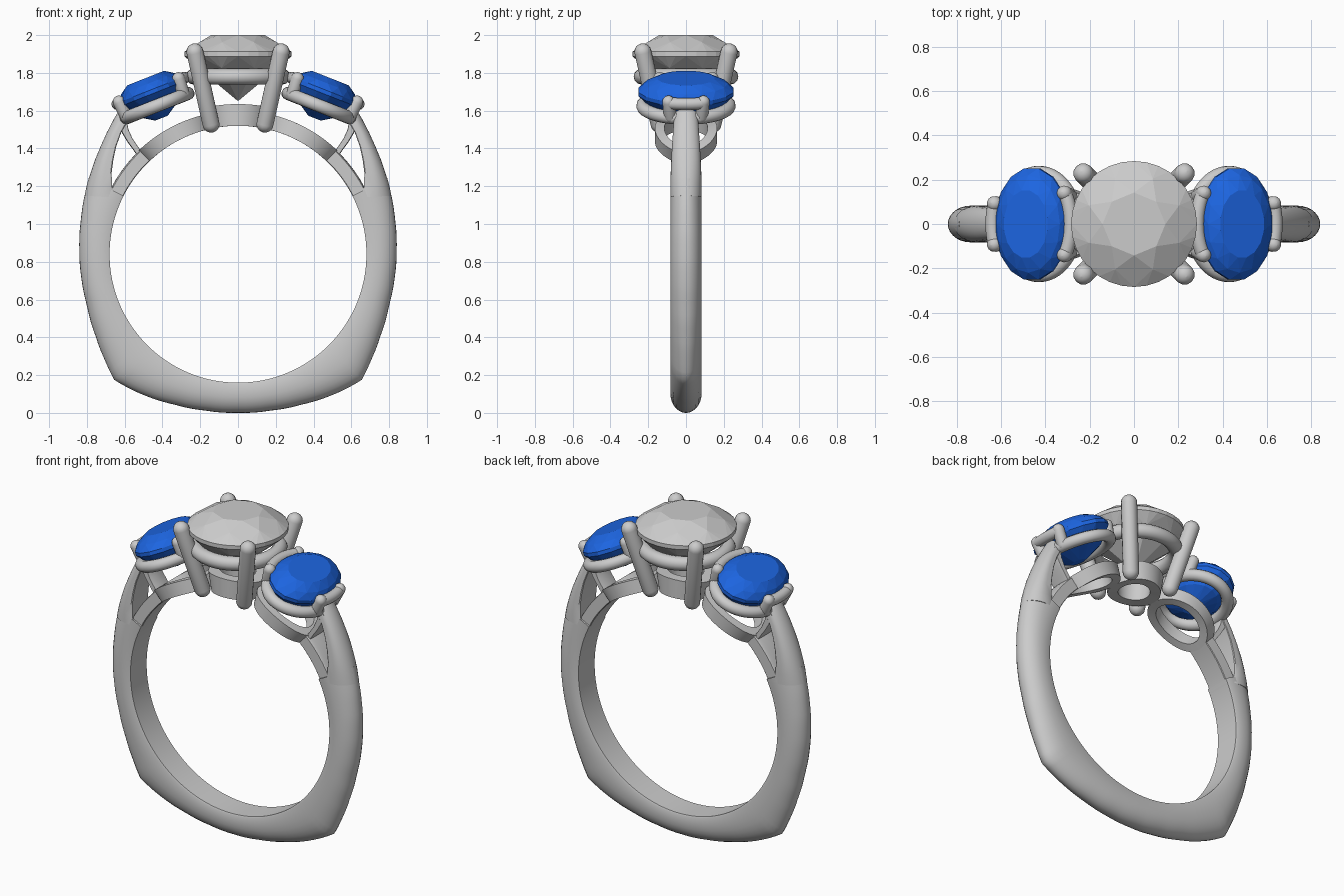
import bpy, bmesh
from math import sin, cos, pi, radians, hypot, atan2
from mathutils import Vector

if "Cube" in bpy.data.objects:
    bpy.data.objects.remove(bpy.data.objects["Cube"])

CZ, R = 0.84, 0.68          # finger hole centre height and radius
blue = bpy.data.materials.new("blue_gem")
blue.diffuse_color = (0.012, 0.13, 0.75, 1)
blue.use_nodes = True
blue.node_tree.nodes["Principled BSDF"].inputs["Base Color"].default_value = blue.diffuse_color


def finish(name, bm, smooth=True, mat=None):
    bmesh.ops.recalc_face_normals(bm, faces=bm.faces)
    me = bpy.data.meshes.new(name)
    bm.to_mesh(me)
    bm.free()
    ob = bpy.data.objects.new(name, me)
    bpy.context.collection.objects.link(ob)
    if mat:
        me.materials.append(mat)
    if smooth:
        bpy.ops.object.select_all(action='DESELECT')
        ob.select_set(True)
        bpy.context.view_layer.objects.active = ob
        bpy.ops.object.shade_smooth_by_angle(angle=radians(32))
    return ob


def skin(name, rings, closed):
    """Join cross-section rings into a solid."""
    bm = bmesh.new()
    vs = [[bm.verts.new(p) for p in ring] for ring in rings]
    n, m = len(vs), len(vs[0])
    for i in range(n if closed else n - 1):
        a, b = vs[i], vs[(i + 1) % n]
        for j in range(m):
            k = (j + 1) % m
            bm.faces.new((a[j], a[k], b[k], b[j]))
    if not closed:
        bm.faces.new(vs[0])
        bm.faces.new(vs[-1])
    return finish(name, bm)


def domed(name, stations, flat=0.35):
    """Loft a D section: each station is inner point, outer point, half width."""
    rings = []
    for (xi, zi), (xo, zo), w in stations:
        sec = [(0, w * 0.95), (0.05, w), (flat, w)]
        sec += [(flat + (1 - flat) * sin(a), w * cos(a))
                for a in [pi / 2 * k / 7 for k in range(1, 7)]]
        sec = sec + [(1, 0)] + [(t, -y) for t, y in reversed(sec)]
        rings.append([(xi + (xo - xi) * t, y, zi + (zo - zi) * t) for t, y in sec])
    return skin(name, rings, False)


def tube(name, pts, r, closed=False):
    """Round wire; open wires get hemispherical ends."""
    pts = [Vector(p) for p in pts]
    data = [(p, 1.0) for p in pts]
    if not closed:
        d0, d1 = (pts[0] - pts[1]).normalized(), (pts[-1] - pts[-2]).normalized()
        caps = [pi / 2 * k / 6 for k in range(1, 7)]
        data = ([(pts[0] + d0 * r * sin(a), cos(a)) for a in reversed(caps)] + data
                + [(pts[-1] + d1 * r * sin(a), cos(a)) for a in caps])
    cu = bpy.data.curves.new(name, 'CURVE')
    cu.dimensions = '3D'
    cu.bevel_depth, cu.bevel_resolution = r, 4
    sp = cu.splines.new('POLY')
    sp.points.add(len(data) - 1)
    for q, (p, rad) in zip(sp.points, data):
        q.co, q.radius = (*p, 1), rad
    sp.use_cyclic_u = closed
    ob = bpy.data.objects.new(name, cu)
    bpy.context.collection.objects.link(ob)
    bpy.ops.object.select_all(action='DESELECT')
    ob.select_set(True)
    bpy.context.view_layer.objects.active = ob
    bpy.ops.object.convert(target='MESH')
    bpy.ops.object.shade_smooth_by_angle(angle=radians(50))


def base_ring(name, phi0, a, b, wall, r0, r1):
    """Oval band that follows the curve of the finger hole."""
    rings = []
    for i in range(64):
        t = 2 * pi * i / 64
        ring = []
        for k, r in ((0, r0), (0, r1), (wall, r1), (wall, r0)):
            phi = phi0 + (a - k) * cos(t) / R
            ring.append((r * sin(phi), (b - k) * sin(t), CZ + r * cos(phi)))
        rings.append(ring)
    skin(name, rings, True)


def gem(name, place, a, b, levels, mat=None):
    """Faceted stone: hull of (scale, height, sides, turn) levels."""
    bm = bmesh.new()
    for s, h, n, turn in levels:
        for i in range(n):
            t = 2 * pi * (i + turn) / n
            bm.verts.new(place(a * s * cos(t), b * s * sin(t), h))
    bmesh.ops.convex_hull(bm, input=bm.verts)
    bmesh.ops.dissolve_limit(bm, angle_limit=radians(1), verts=bm.verts, edges=bm.edges)
    finish(name, bm, False, mat)


def outline(a):
    """Outer edge of the shank in direction a, from a coarse half profile."""
    prof = [(0, 0), (.17, .012), (.34, .045), (.5, .095), (.655, .175), (.705, .28), (.755, .41),
            (.8, .57), (.83, .72), (.84, .87), (.832, 1.02), (.812, 1.15), (.76, 1.33), (.7, 1.47)]
    pol = [(atan2(z - CZ, x), hypot(x, z - CZ)) for x, z in prof]
    for (a0, r0), (a1, r1) in zip(pol, pol[1:]):
        if a <= a1:
            r = r0 + (r1 - r0) * (a - a0) / (a1 - a0)
            return r * cos(a), CZ + r * sin(a)


# Shank from split to split, passing the two lower corners
corner = atan2(.175 - CZ, .655)
half = [-pi / 2 + (corner + pi / 2) * i / 16 for i in range(17)]
half += [corner + (radians(27) - corner) * i / 28 for i in range(1, 29)]
right = [((R * cos(a), CZ + R * sin(a)), outline(a), 0.083) for a in half]
left = [((-i[0], i[1]), (-o[0], o[1]), w) for i, o, w in reversed(right[1:])]
domed("shank", left + right)

# Centre setting
base_ring("centre_base_ring", 0, .15, .15, .06, R, .795)
tube("centre_rail", [(.235 * cos(2 * pi * i / 64), .235 * sin(2 * pi * i / 64), 1.78)
                     for i in range(64)], .042, True)
for sx in (-1, 1):
    for sy in (-1, 1):
        tube("centre_prong", [(sx * .143, sy * .143, 1.53), (sx * .228, sy * .228, 1.91)], .046)
gem("centre_stone", lambda x, y, h: (x, y, 1.9 + h), .284, .284,
    [(.5, .1, 8, 0), (.78, .062, 8, .5), (1, .012, 32, 0), (1, -.012, 32, 0),
     (.8, -.075, 8, .5), (0.02, -.245, 4, 0)])

tilt = radians(21.5)
for s, side in ((-1, "left"), (1, "right")):
    def place(u, v, h):
        return (s * (.46 + u * cos(tilt) + h * sin(tilt)), v,
                1.70 - u * sin(tilt) + h * cos(tilt))

    def arc(a, b, h, t0, t1, n):
        return [place(a * cos(t0 + (t1 - t0) * i / n), b * sin(t0 + (t1 - t0) * i / n), h)
                for i in range(n + 1)]

    # Side stone with its rail and prong bars
    gem(side + "_stone", place, .178, .256,
        [(.6, .078, 16, .5), (.86, .046, 16, 0), (1, .01, 16, .5), (1, -.012, 16, .5),
         (.68, -.095, 16, 0), (.2, -.15, 8, 0)], blue)
    tube(side + "_rail", arc(.178, .228, -.08, 0, 2 * pi * 63 / 64, 63), .035, True)
    for part, mid, spread in (("outer", 0, .36), ("inner", pi, .56)):
        tube(f"{side}_{part}_prong_bar", arc(.19, .262, .005, mid - spread, mid + spread, 12), .032)
        for e in (-spread, spread):
            c, v = cos(mid + e), sin(mid + e)
            tube(f"{side}_{part}_prong", [place(.182 * c, .235 * v, -.075),
                                          place(.19 * c, .262 * v, .012)], .034)

    # Gallery under the side stone
    base_ring(side + "_base_ring", s * radians(28.5), .195, .165, .05, R, .76)

    # Split shoulder: inner rail, outer arm and strut
    angs = [radians(24 + 22.5 * i / 10) for i in range(11)]
    domed(side + "_inner_rail", [((s * R * cos(a), CZ + R * sin(a)),
                                  (s * .758 * cos(a), CZ + .758 * sin(a)), .072) for a in angs], .9)
    arm = [((.655, 1.14), (.812, 1.15), .083), ((.667, 1.2), (.797, 1.215), .083),
           ((.669, 1.27), (.779, 1.275), .081), ((.66, 1.34), (.757, 1.34), .078),
           ((.645, 1.41), (.728, 1.41), .074), ((.618, 1.485), (.694, 1.485), .069),
           ((.59, 1.535), (.655, 1.56), .065), ((.575, 1.565), (.625, 1.61), .06)]
    domed(side + "_arm", [((s * i[0], i[1]), (s * o[0], o[1]), w) for i, o, w in arm])
    strut = [((.5, 1.37), (.53, 1.355)), ((.53, 1.41), (.556, 1.395)), ((.558, 1.452), (.586, 1.435)),
             ((.58, 1.5), (.614, 1.482)), ((.59, 1.56), (.635, 1.545))]
    domed(side + "_strut", [((s * i[0], i[1]), (s * o[0], o[1]), .062) for i, o in strut], .9)
